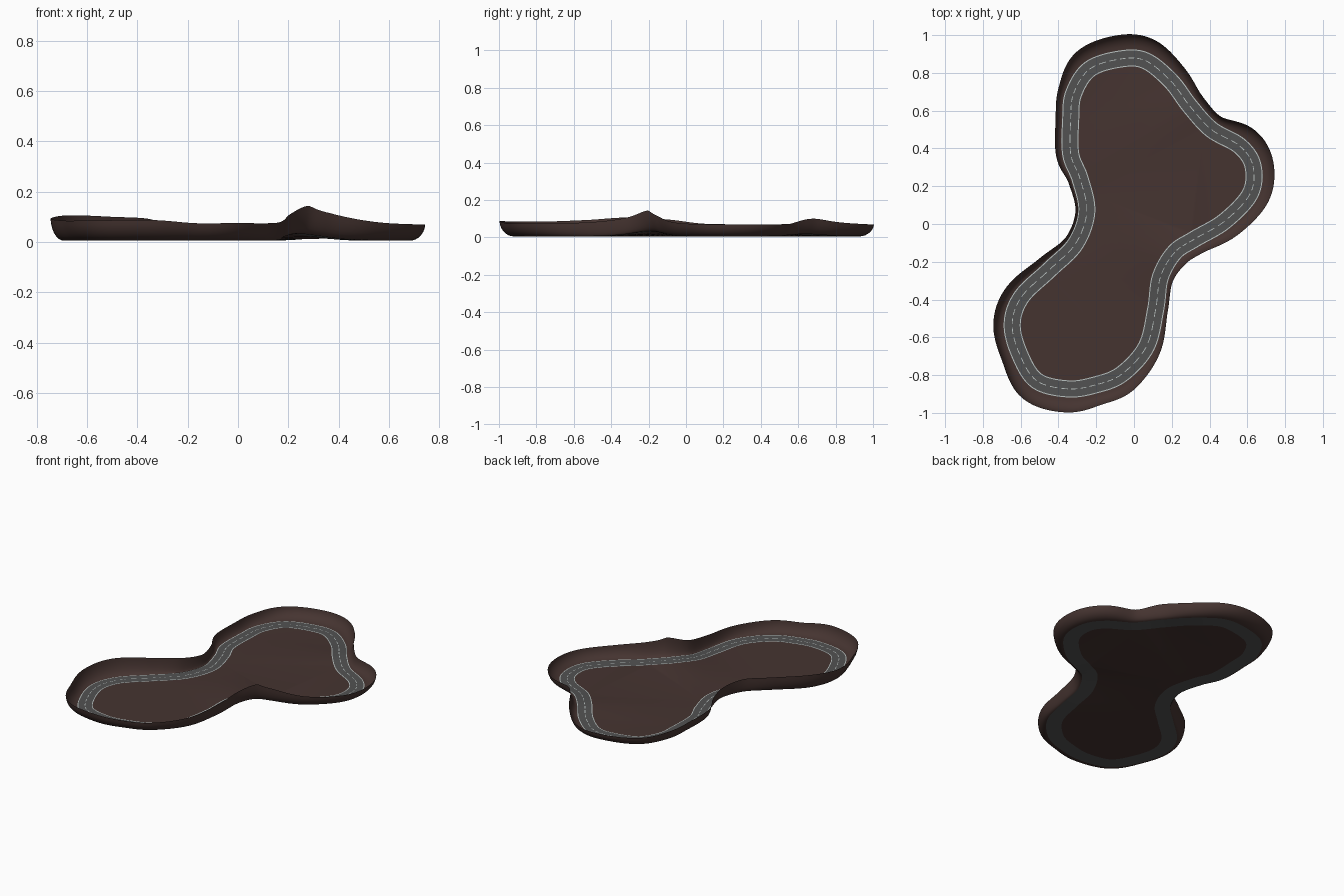
import bpy, bmesh, math
from mathutils import Vector

if "Cube" in bpy.data.objects:
    bpy.data.objects.remove(bpy.data.objects["Cube"])

# Road centre line control points: x, y, distance to outer rim, rim height
PTS = [
    (-.075, .873, .127, .07), (.06, .865, .12, .07), (.195, .757, .1, .08), (.295, .625, .085, .1),
    (.41, .5, .085, .075), (.56, .413, .115, .07), (.63, .307, .11, .07), (.615, .16, .105, .07),
    (.48, .015, .1, .08), (.32, -.08, .085, .115), (.215, -.15, .085, .143), (.14, -.28, .07, .11),
    (.115, -.45, .065, .085), (.065, -.65, .08, .075), (-.065, -.795, .105, .075),
    (-.205, -.852, .11, .075), (-.35, -.873, .125, .088), (-.515, -.83, .12, .085),
    (-.605, -.69, .1, .085), (-.645, -.53, .1, .093), (-.595, -.385, .095, .106),
    (-.445, -.24, .08, .1), (-.31, -.105, .062, .093), (-.25, .065, .06, .075),
    (-.285, .238, .065, .07), (-.335, .37, .078, .07), (-.335, .555, .08, .07),
    (-.32, .69, .085, .07), (-.235, .82, .115, .07)]
HALF = 0.046
SUB = 9


def material(name, rgb):
    m = bpy.data.materials.new(name)
    m.diffuse_color = (*rgb, 1)
    m.use_nodes = True
    m.node_tree.nodes["Principled BSDF"].inputs["Base Color"].default_value = m.diffuse_color
    return m


EARTH = material("earth", (.06, .034, .03))
ASPHALT = material("asphalt", (.085, .085, .085))
PAINT = material("paint", (.5, .55, .54))


def road_z(x, y):
    def bump(cx, cy, s, h):
        return h * math.exp(-((x - cx) ** 2 + (y - cy) ** 2) / (2 * s * s))
    return .005 + bump(.22, -.17, .13, .028) + bump(.32, .62, .12, .013)


# Closed smooth spline through the control points
n = len(PTS)
S = []
for i in range(n):
    a, b, c, d = (Vector(PTS[(i + k) % n]) for k in (-1, 0, 1, 2))
    for j in range(SUB):
        t = j / SUB
        S.append(.5 * (2 * b + (c - a) * t + (2 * a - 5 * b + 4 * c - d) * t * t
                       + (3 * b - a - 3 * c + d) * t ** 3))
N = len(S)


def normal(i):
    t = S[(i + 1) % N].xy - S[i - 1].xy
    return Vector((-t.y, t.x)).normalized()


def point(i, off, lift=0):
    p = S[i].xy + normal(i) * off
    return Vector((p.x, p.y, road_z(S[i].x, S[i].y) + lift))


def make(name, bm, mat):
    me = bpy.data.meshes.new(name)
    bm.to_mesh(me)
    bm.free()
    me.materials.append(mat)
    ob = bpy.data.objects.new(name, me)
    bpy.context.collection.objects.link(ob)
    for p in me.polygons:
        p.use_smooth = True
    return ob


def strip(name, rows, mat, keep=lambda i: True):
    """Skin neighbouring loops, rows listed from inside to outside."""
    bm = bmesh.new()
    vs = [[bm.verts.new(p) for p in row] for row in rows]
    for lo, hi in zip(vs, vs[1:]):
        for i in range(N):
            if keep(i):
                k = (i + 1) % N
                bm.faces.new((lo[i], lo[k], hi[k], hi[i]))
    for v in [v for v in bm.verts if not v.link_faces]:
        bm.verts.remove(v)
    return make(name, bm, mat)


def ring(off, lift=0):
    return [point(i, off, lift) for i in range(N)]


# Asphalt road
strip("road", [ring(-HALF), ring(0), ring(HALF)], ASPHALT)

# Painted edge lines and dashed centre line
for name, o in (("inner_edge_line", -HALF + .001), ("outer_edge_line", HALF - .006)):
    strip(name, [ring(o, .0015), ring(o + .005, .0015)], PAINT)
strip("centre_dashes", [ring(-.002, .0015), ring(.002, .0015)], PAINT, lambda i: i % 3 < 2)

# Flared outer bank, a quarter ellipse in section
rows = []
for k in range(8):
    a = math.radians(86) * k / 7
    row = []
    for i in range(N):
        p = point(i, HALF + (S[i].z - HALF) * math.sin(a))
        p.z += (S[i].w - p.z) * (1 - math.cos(a)) / (1 - math.cos(math.radians(86)))
        row.append(p)
    rows.append(row)
strip("outer_bank", rows, EARTH)

# Infield ground
bm = bmesh.new()
vs = [bm.verts.new(p) for p in ring(-HALF)]
edges = [bm.edges.new((vs[i], vs[(i + 1) % N])) for i in range(N)]
bmesh.ops.triangle_fill(bm, edges=edges, use_beauty=True)
for f in bm.faces:
    f.normal_update()
    if f.normal.z < 0:
        f.normal_flip()
make("infield", bm, EARTH)
